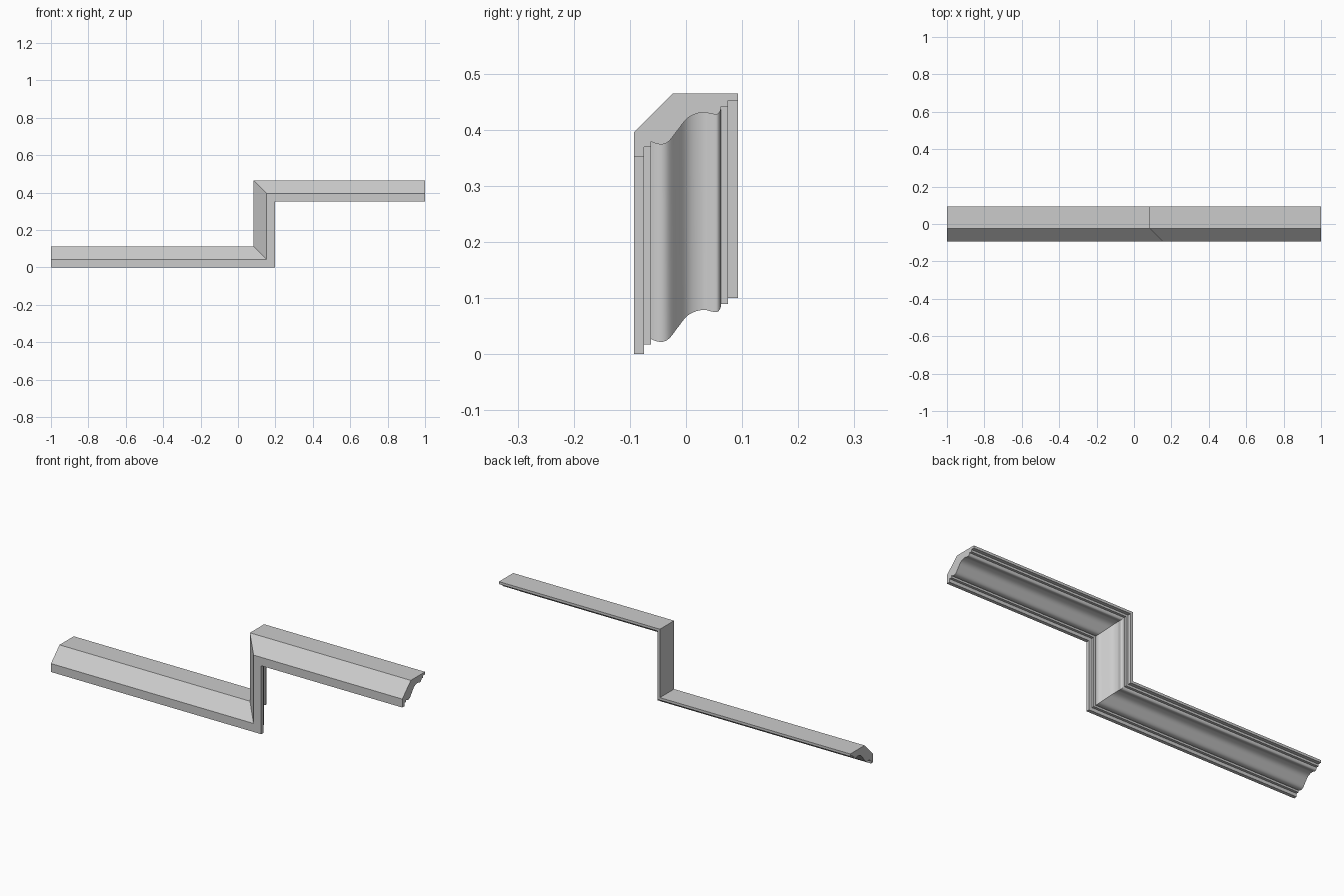
import bpy, bmesh
from mathutils import Vector

if "Cube" in bpy.data.objects:
    bpy.data.objects.remove(bpy.data.objects["Cube"])

CORNER_X, RISE = 0.197, 0.352   # outer corner position and height step


def smooth_points(pts, steps=4):
    """Catmull-Rom curve through the given points."""
    p = [Vector(q) for q in pts]
    p = [2 * p[0] - p[1]] + p + [2 * p[-1] - p[-2]]
    out = []
    for i in range(1, len(p) - 2):
        a, b, c, d = p[i - 1:i + 3]
        for s in range(steps):
            t = s / steps
            out.append(tuple(0.5 * (2 * b + (c - a) * t
                       + (2 * a - 5 * b + 4 * c - d) * t ** 2
                       + (3 * b - a - 3 * c + d) * t ** 3)))
    return out + [tuple(p[-2])]


# Cross-section as (y, height): front fillets, ogee, rear fillets, back, chamfer
ogee = smooth_points([(-0.062, 0.027), (-0.054, 0.0235), (-0.042, 0.022),
                      (-0.030, 0.028), (-0.015, 0.047), (0.0, 0.066),
                      (0.014, 0.075), (0.031, 0.079), (0.044, 0.0765),
                      (0.054, 0.075), (0.059, 0.078), (0.062, 0.084)])
profile = ([(-0.0925, 0.0), (-0.075, 0.0), (-0.075, 0.017), (-0.062, 0.017)]
           + ogee
           + [(0.062, 0.089), (0.075, 0.089), (0.075, 0.1), (0.0925, 0.1),
              (0.0925, 0.113), (-0.023, 0.113), (-0.0925, 0.0435)])

# Sweep through the two ends and the two mitred corners
stations = [lambda y, h: (-1, y, h),
            lambda y, h: (CORNER_X - h, y, h),
            lambda y, h: (CORNER_X - h, y, RISE + h),
            lambda y, h: (1, y, RISE + h)]
bm = bmesh.new()
rings = [[bm.verts.new(f(y, h)) for y, h in profile] for f in stations]
n = len(profile)
for a, b in zip(rings, rings[1:]):
    for i in range(n):
        j = (i + 1) % n
        bm.faces.new((a[i], a[j], b[j], b[i]))
bm.faces.new(rings[0])
bm.faces.new(rings[-1])
bmesh.ops.recalc_face_normals(bm, faces=bm.faces)

mesh = bpy.data.meshes.new("stepped_moulding")
bm.to_mesh(mesh)
bm.free()
moulding = bpy.data.objects.new("stepped_moulding", mesh)
bpy.context.collection.objects.link(moulding)
bpy.context.view_layer.objects.active = moulding
moulding.select_set(True)
bpy.ops.object.shade_smooth_by_angle(angle=0.5)
